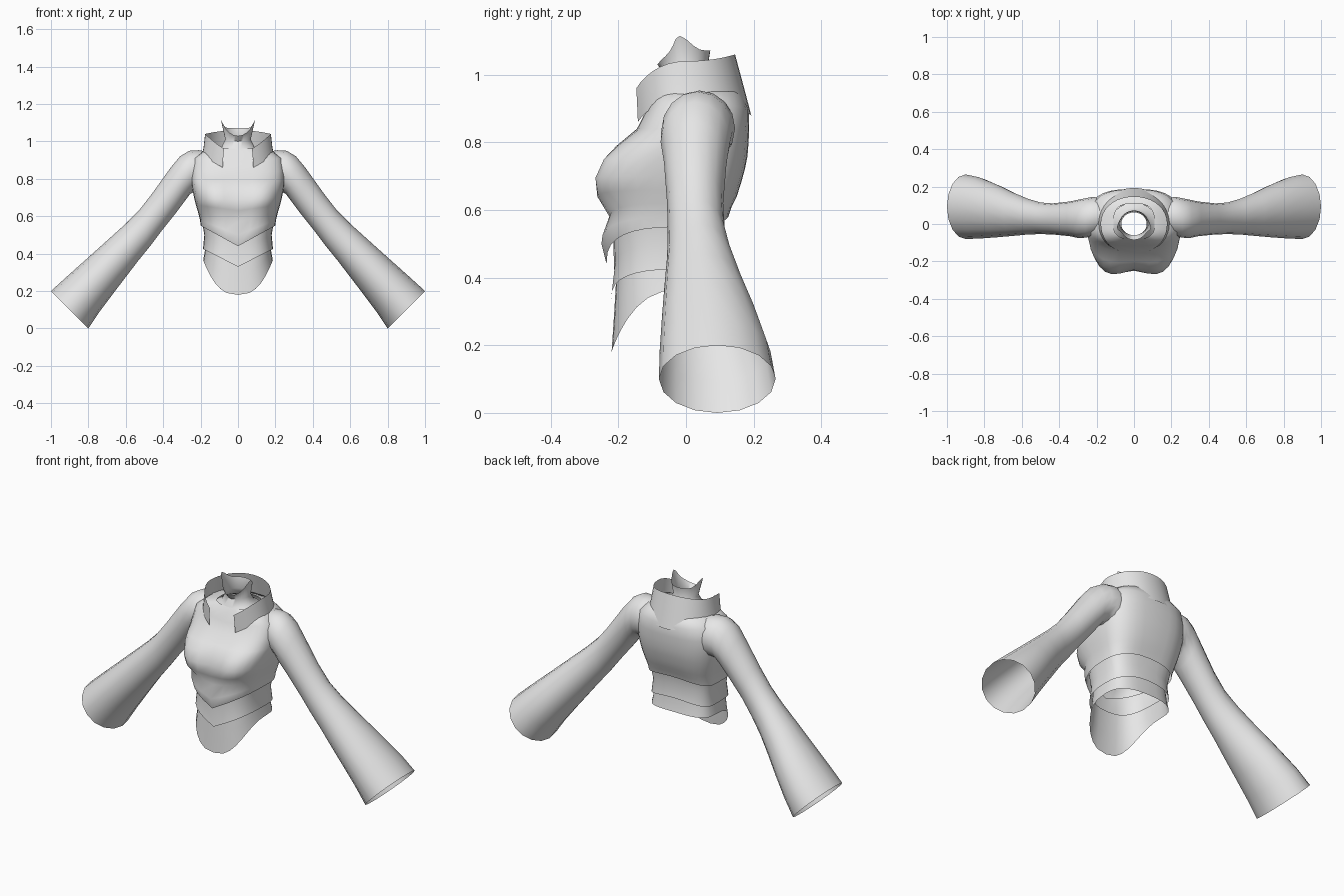
import bpy, bmesh, math

if "Cube" in bpy.data.objects:
    bpy.data.objects.remove(bpy.data.objects["Cube"])

cloth = bpy.data.materials.new("light_grey_cloth")
cloth.diffuse_color = (0.8, 0.8, 0.8, 1)
cloth.use_nodes = True
cloth.node_tree.nodes["Principled BSDF"].inputs["Base Color"].default_value = cloth.diffuse_color


def loft(name, rings, closed=True):
    """Skin a list of equal-length point rings into an open shell."""
    bm = bmesh.new()
    rows = [[bm.verts.new(p) for p in ring] for ring in rings]
    n = len(rows[0])
    for a, b in zip(rows, rows[1:]):
        for i in range(n if closed else n - 1):
            j = (i + 1) % n
            bm.faces.new((a[i], a[j], b[j], b[i]))
    bmesh.ops.recalc_face_normals(bm, faces=bm.faces)
    me = bpy.data.meshes.new(name)
    bm.to_mesh(me)
    bm.free()
    me.materials.append(cloth)
    ob = bpy.data.objects.new(name, me)
    bpy.context.collection.objects.link(ob)
    bpy.ops.object.select_all(action='DESELECT')
    ob.select_set(True)
    bpy.context.view_layer.objects.active = ob
    bpy.ops.object.shade_smooth_by_angle(angle=math.radians(60))
    return ob


def body_ring(zf, zs, zb, w, yf, yb, dent=0.0, k=1.0, n=0.7, seg=32, gap=0.0):
    """Body cross-section with its own front, side and back heights."""
    pts = []
    for i in range(seg + (1 if gap else 0)):
        # start at the front centre and go round
        a = -math.pi / 2 + gap + (2 * math.pi - 2 * gap) * i / seg
        c, s = math.cos(a), math.sin(a)
        t = abs(c) ** n
        x = math.copysign(w * t, c)
        if s < 0:
            y = yf * abs(s) ** n + dent * max(0, 1 - t / 0.6)
            z = zs + (zf - zs) * (1 - t ** k)
        else:
            y = yb * s ** n
            z = zs + (zb - zs) * (1 - t ** 2)
        pts.append((x, y, z))
    return pts


# bodice: pointed hem, waist, bust, shoulders, base of the neck
loft("bodice", [body_ring(*r) for r in (
    (.44, .55, .58, .20, -.235, .125),
    (.50, .58, .61, .203, -.25, .135),
    (.57, .62, .64, .213, -.235, .15, .015),
    (.63, .66, .68, .225, -.28, .163, .03),
    (.69, .70, .72, .235, -.29, .174, .045),
    (.75, .75, .76, .245, -.262, .182, .035),
    (.79, .79, .80, .25, -.215, .185, .015),
    (.84, .84, .84, .25, -.145, .187),
    (.89, .91, .90, .235, -.118, .185),
    (.93, .95, .95, .18, -.098, .16),
    (.96, .965, .965, .11, -.08, .11),
)])

# waistband under the bodice
loft("waistband", [body_ring(*r) for r in (
    (.50, .57, .60, .192, -.215, .12),
    (.42, .50, .53, .180, -.212, .105),
    (.33, .425, .455, .187, -.222, .115),
)])

# rounded front flap, short at the back
loft("hem_flap", [body_ring(*r, k=2.6) for r in (
    (.42, .46, .48, .172, -.205, .10),
    (.30, .41, .42, .178, -.212, .105),
    (.18, .365, .375, .186, -.22, .115),
)])

# standing collar, open at the front
loft("collar", [body_ring(*r, k=1.4, n=0.95, gap=.42) for r in (
    (.83, .93, .88, .192, -.155, .193),
    (.90, .97, .96, .184, -.158, .172),
    (.925, 1.04, 1.06, .176, -.16, .145),
)], closed=False)

# neck piece with a peak on each side
neck = [body_ring(*r, n=1.0) for r in (
    (.92, .95, .95, .125, -.10, .115),
    (.96, .97, .97, .088, -.08, .085),
    (1.00, 1.01, 1.01, .068, -.06, .062),
)]
rim = []
for x, y, z in body_ring(1, 1, 1, .078, -.085, .072, n=1.0):
    t = abs(x) / .078
    z = 1.03 + .05 * t ** 2 if y < 0 else 1.072
    tip = t ** 14
    rim.append((x * (1 + .17 * tip), y - .018 * tip, z + (1.115 - z) * tip))
loft("neck_piece", neck + [rim])

# sleeves: top x,z / underside x,z / front y / back y
SLEEVE = (
    (.16, .945, .20, .72, -.05, .14),
    (.21, .953, .235, .73, -.065, .145),
    (.26, .95, .255, .72, -.073, .138),
    (.31, .92, .285, .68, -.075, .13),
    (.36, .86, .33, .62, -.065, .12),
    (.46, .72, .41, .52, -.056, .11),
    (.53, .63, .47, .44, -.054, .115),
    (.60, .56, .535, .36, -.056, .135),
    (.70, .47, .60, .275, -.064, .17),
    (.80, .38, .665, .19, -.071, .21),
    (.92, .273, .74, .09, -.078, .25),
    (1.0, .20, .80, .0, -.08, .265),
)
for side, name in ((-1, "right_sleeve"), (1, "left_sleeve")):
    rings = []
    for ux, uz, lx, lz, yf, yb in SLEEVE:
        ring = []
        for i in range(16):
            a = 2 * math.pi * i / 16
            h = (1 + math.cos(a)) / 2
            y = (yf + yb) / 2 + math.sin(a) * (yb - yf) / 2
            ring.append((side * (lx + (ux - lx) * h), y, lz + (uz - lz) * h))
        rings.append(ring)
    loft(name, rings)
